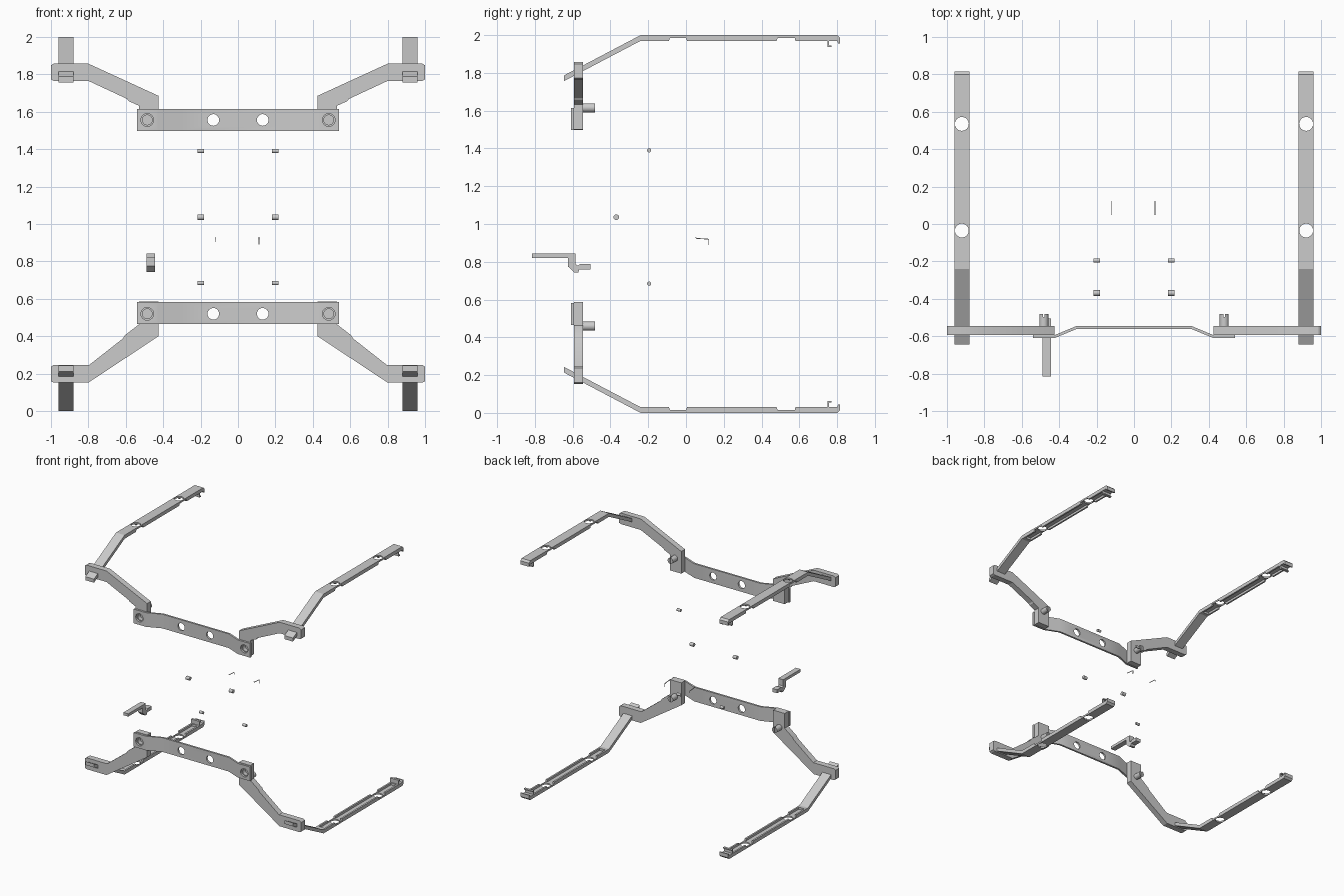
import bpy, bmesh, math
from mathutils import Vector

if "Cube" in bpy.data.objects:
    bpy.data.objects.remove(bpy.data.objects["Cube"])

AXES = {'X': lambda a, b, d: (d, a, b),
        'Y': lambda a, b, d: (a, d, b),
        'Z': lambda a, b, d: (a, b, d)}


def prism(name, pts, axis, lo, hi):
    """Extrude a 2D outline along an axis."""
    bm = bmesh.new()
    f = bm.faces.new([bm.verts.new(AXES[axis](a, b, lo)) for a, b in pts])
    ext = bmesh.ops.extrude_face_region(bm, geom=[f])
    vs = [v for v in ext['geom'] if isinstance(v, bmesh.types.BMVert)]
    bmesh.ops.translate(bm, verts=vs, vec=Vector(AXES[axis](0, 0, hi - lo)))
    bmesh.ops.recalc_face_normals(bm, faces=bm.faces)
    me = bpy.data.meshes.new(name)
    bm.to_mesh(me)
    bm.free()
    ob = bpy.data.objects.new(name, me)
    bpy.context.collection.objects.link(ob)
    return ob


def rod(name, a, b, r, axis, lo, hi, n=32):
    """Cylinder along an axis, centred on (a, b) in the other two axes."""
    pts = [(a + r * math.cos(2 * math.pi * i / n), b + r * math.sin(2 * math.pi * i / n))
           for i in range(n)]
    return prism(name, pts, axis, lo, hi)


def rect(a0, a1, b0, b1):
    return [(a0, b0), (a1, b0), (a1, b1), (a0, b1)]


def activate(ob):
    bpy.ops.object.select_all(action='DESELECT')
    bpy.context.view_layer.objects.active = ob
    ob.select_set(True)


def cut(ob, *cutters):
    """Subtract the cutters and remove them."""
    activate(ob)
    for c in cutters:
        c.hide_render = True
        m = ob.modifiers.new('cut', 'BOOLEAN')
        m.operation, m.solver, m.object = 'DIFFERENCE', 'EXACT', c
        bpy.ops.object.modifier_apply(modifier=m.name)
        bpy.data.objects.remove(c)


def smooth(ob):
    activate(ob)
    bpy.ops.object.shade_smooth_by_angle(angle=math.radians(25))


# Side outline (y, z) of a top arm, with hook, end lip and flange notches
ARM = [(-.645, 1.787), (-.24, 2.0), (.80, 2.0), (.8155, 1.985), (.8155, 1.955), (.806, 1.955),
       (.80, 1.97), (.758, 1.97), (.758, 1.945), (.77, 1.945), (.77, 1.936), (.75, 1.936),
       (.75, 1.97), (.58, 1.97), (.575, 1.986), (.485, 1.986), (.48, 1.97), (.005, 1.97),
       (0, 1.986), (-.085, 1.986), (-.09, 1.97), (-.24, 1.97), (-.645, 1.757)]
# Front outlines (x, z) of the right-hand brackets
TOP_BRACKET = [(.425, 1.5), (.53, 1.5), (.53, 1.632), (.585, 1.657), (.592, 1.668), (.8, 1.765),
               (.985, 1.765), (1, 1.772), (1, 1.847), (.985, 1.857), (.8, 1.857), (.425, 1.685)]
LOW_BRACKET = [(.425, .587), (.53, .587), (.53, .463), (.605, .405), (.615, .388), (.795, .247),
               (.985, .247), (1, .237), (1, .16), (.985, .152), (.8, .152), (.425, .4)]

for level, sz, outline, hole_z, peg_z in (('top', 1, TOP_BRACKET, 1.556, 1.615),
                                          ('bottom', -1, LOW_BRACKET, .52, .459)):
    def flip(z):
        return z if sz > 0 else 2 - z

    for side, sx in (('left', -1), ('right', 1)):
        tag = f'{level}_{side}'
        # Long channelled arm with two holes
        x = .92 * sx
        arm = prism(f'arm_{tag}', [(y, flip(z)) for y, z in ARM], 'X', x - .04, x + .04)
        z0, z1 = sorted((flip(1.96), flip(1.988)))
        cut(arm, prism('channel', rect(x - .026, x + .026, -.21, .742), 'Z', z0, z1),
            *[rod('hole', x, y, .037, 'Z', flip(2) - .1, flip(2) + .1) for y in (-.035, .535)])
        smooth(arm)

        # Angled bracket with blind bolt hole
        br = prism(f'bracket_{tag}', [(a * sx, b) for a, b in outline], 'Y', -.594, -.545)
        cut(br, rod('hole', .485 * sx, hole_z, .026, 'Y', -.65, -.56))
        smooth(br)

        # Slotted peg behind the bracket
        px = .482 * sx
        peg = rod(f'peg_{tag}', px, peg_z, .024, 'Y', -.55, -.481)
        cut(peg, prism('slot', rect(px - .004, px + .004, -.497, -.47), 'Z', peg_z - .1, peg_z + .1))
        smooth(peg)

    # Cranked cross bar with four holes
    half = [(.425, -.61), (.54, -.61), (.54, -.594), (.425, -.594), (.307, -.545)]
    pts = [(.307, -.561)] + half
    pts += [(-a, b) for a, b in reversed(pts)]
    lo, hi = (1.497, 1.615) if sz > 0 else (.465, .583)
    bar = prism(f'cross_bar_{level}', pts, 'Z', lo, hi)
    cut(bar, *[rod('hole', s * hx, hole_z, r, 'Y', -.7, -.5)
               for s in (-1, 1) for hx, r in ((.132, .031), (.485, .034))])
    smooth(bar)

# Small loose pins in three rows
for sx in (-1, 1):
    for i, (y, z, r) in enumerate(((-.195, 1.39, .011), (-.369, 1.036, .015), (-.195, .684, .011))):
        smooth(rod(f'pin_{i}_{"right" if sx > 0 else "left"}', y, z, r, 'X',
                   .2 * sx - .017, .2 * sx + .017, 24))

# Thin bent spring clips
for name, x, end in (('left', -.119, .904), ('right', .112, .89)):
    prism(f'spring_clip_{name}', [(.05, .931), (.056, .926), (.116, .922), (.122, .918), (.122, end),
                                  (.118, end), (.118, .916), (.114, .918), (.055, .922), (.048, .928)],
          'X', x - .002, x + .002)

# Stepped latch lever
prism('latch_lever', [(-.8155, .82), (-.8155, .843), (-.585, .843), (-.585, .79), (-.572, .778),
                      (-.56, .789), (-.505, .789), (-.505, .76), (-.565, .76), (-.57, .743),
                      (-.59, .743), (-.625, .775), (-.625, .82)], 'X', -.489, -.444)
